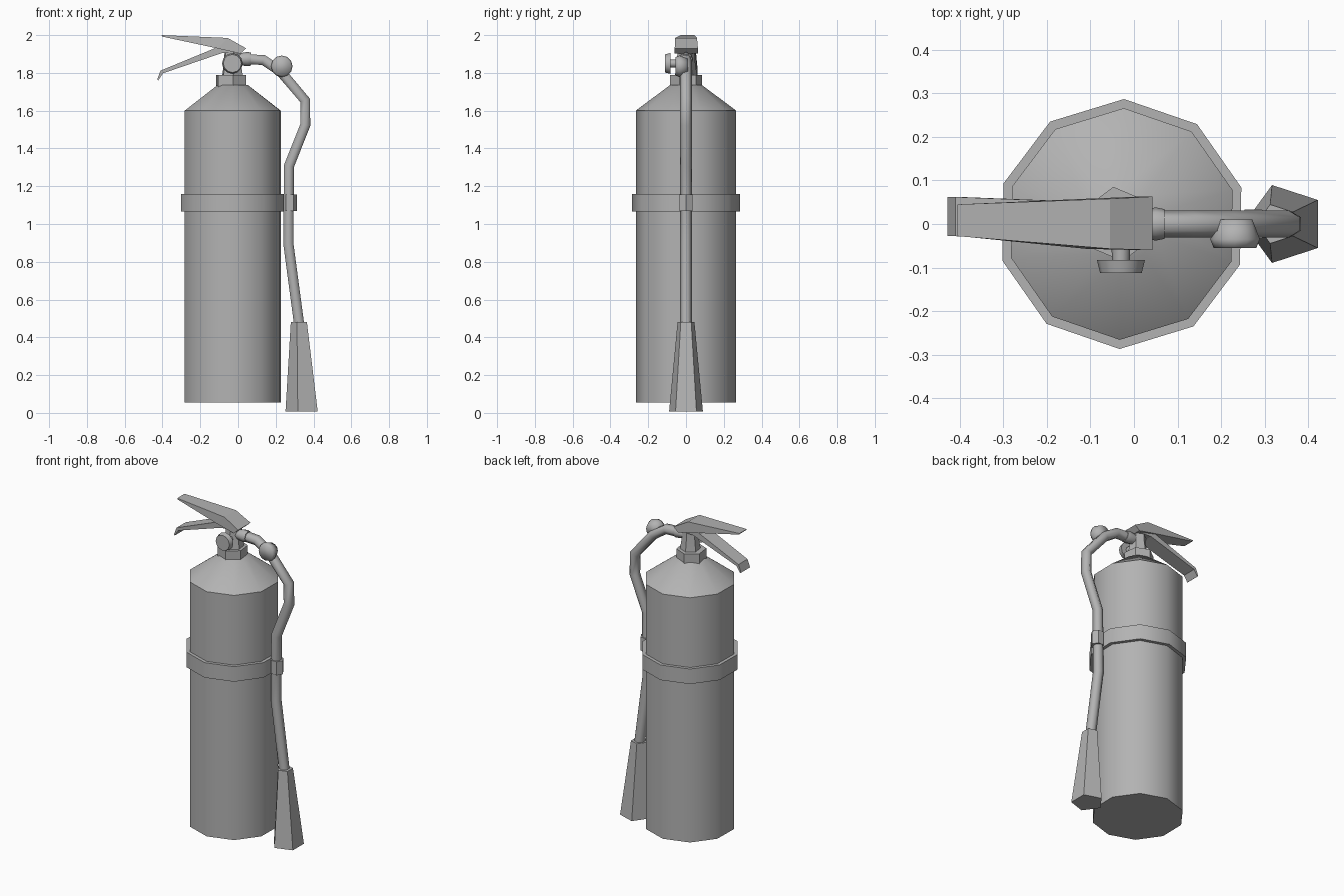
import bpy
import bmesh
from math import cos, sin, radians
from mathutils import Vector

if "Cube" in bpy.data.objects:
    bpy.data.objects.remove(bpy.data.objects["Cube"])

grey = bpy.data.materials.new("plain_grey")
grey.use_nodes = True
grey.diffuse_color = (0.45, 0.45, 0.45, 1)
grey.node_tree.nodes["Principled BSDF"].inputs["Base Color"].default_value = grey.diffuse_color

Y = Vector((0, 1, 0))


def finish(name, bm, angle):
    """Turn a bmesh into a shaded, named object."""
    bmesh.ops.recalc_face_normals(bm, faces=bm.faces)
    mesh = bpy.data.meshes.new(name)
    bm.to_mesh(mesh)
    bm.free()
    mesh.materials.append(grey)
    obj = bpy.data.objects.new(name, mesh)
    bpy.context.collection.objects.link(obj)
    bpy.ops.object.select_all(action='DESELECT')
    obj.select_set(True)
    bpy.context.view_layer.objects.active = obj
    if angle:
        bpy.ops.object.shade_smooth_by_angle(angle=radians(angle))


def loft(name, centres, radii, sides, phase=0, axis=None, closed=False, angle=45):
    """Polygon rings joined along a path in the xz plane, or along a given axis."""
    bm = bmesh.new()
    pts = [Vector(c) for c in centres]
    rings = []
    for i, (p, r) in enumerate(zip(pts, radii)):
        if axis == 'Y':
            u, v = Vector((1, 0, 0)), Vector((0, 0, 1))
        elif axis == 'Z':
            u, v = Vector((1, 0, 0)), Y
        else:
            before = (p - pts[i - 1]).normalized() if i else Vector()
            after = (pts[i + 1] - p).normalized() if i < len(pts) - 1 else Vector()
            u, v = Y.cross(before + after).normalized(), Y
        angles = [radians(phase + 360 * k / sides) for k in range(sides)]
        rings.append([bm.verts.new(p + r * (cos(a) * u + sin(a) * v)) for a in angles])
    pairs = list(zip(rings, rings[1:]))
    if closed:
        pairs.append((rings[-1], rings[0]))
    else:
        bm.faces.new(rings[0])
        bm.faces.new(rings[-1])
    for a, b in pairs:
        for k in range(sides):
            n = (k + 1) % sides
            bm.faces.new((a[k], a[n], b[n], b[k]))
    finish(name, bm, angle)


def lever(name, sections):
    """Flat bar: each section is x, top z, bottom x, bottom z, front y, back y."""
    bm = bmesh.new()
    rings = []
    for x, top, xb, bottom, front, back in sections:
        corners = ((x, front, top), (x, back, top), (xb, back, bottom), (xb, front, bottom))
        rings.append([bm.verts.new(c) for c in corners])
    bm.faces.new(rings[0])
    bm.faces.new(rings[-1])
    for a, b in zip(rings, rings[1:]):
        for k in range(4):
            n = (k + 1) % 4
            bm.faces.new((a[k], a[n], b[n], b[k]))
    finish(name, bm, 0)


def upright(x, heights):
    return [(x, 0, z) for z in heights]


# Tank with sloping shoulder, and its strap
CX = -0.028
loft("tank", upright(CX, (0.055, 1.6, 1.735)), (0.266, 0.266, 0.085), 10, 89, 'Z')
loft("strap", upright(CX, (1.065, 1.065, 1.16, 1.16)), (0.26, 0.287, 0.287, 0.26),
     10, 89, 'Z', closed=True)

# Neck and valve
loft("neck_collar", upright(-0.037, (1.72, 1.79)), (0.086, 0.086), 6, 97, 'Z')
loft("valve_body", upright(-0.03, (1.78, 1.86, 1.935)), (0.06, 0.048, 0.045), 6, 97, 'Z')

# Round knob facing the front, on a short stem
loft("knob_stem", [(-0.03, y, 1.85) for y in (0, -0.09)], (0.024, 0.02), 8, 0, 'Y')
loft("knob", [(-0.03, y, 1.85) for y in (-0.083, -0.112)], (0.055, 0.048), 12, 0, 'Y')

# Gauge beside the hose
loft("gauge", [(0.232, y, 1.835) for y in (0.01, -0.035, -0.055)],
     (0.04, 0.057, 0.049), 12, 0, 'Y', angle=70)

# Grip above, squeeze lever below
lever("upper_handle", [
    (-0.405, 2.0, -0.4, 1.992, -0.028, 0.045),
    (-0.055, 1.985, -0.11, 1.93, -0.057, 0.058),
    (0.043, 1.93, 0.012, 1.902, -0.06, 0.063)])
lever("lower_lever", [
    (-0.428, 1.765, -0.422, 1.76, -0.028, 0.062),
    (-0.41, 1.812, -0.397, 1.798, -0.028, 0.062),
    (-0.1, 1.94, -0.085, 1.905, -0.045, 0.05),
    (0.0, 1.94, 0.0, 1.905, -0.04, 0.045)])

# Hose, its fitting, clip and nozzle
loft("hose_fitting", [(x, 0, 1.873) for x in (0, 0.05, 0.07)], (0.03, 0.038, 0.034), 8)
hose = [(0.05, 1.872), (0.135, 1.868), (0.225, 1.808), (0.355, 1.655), (0.357, 1.525),
        (0.27, 1.307), (0.267, 0.895), (0.325, 0.46)]
loft("hose", [(x, 0, z) for x, z in hose], [0.031] * len(hose), 6, 30, angle=65)
loft("hose_clip", upright(0.274, (1.07, 1.155)), (0.039, 0.039), 6, 0, 'Z')
loft("nozzle", [(0.327, 0, 0.48), (0.346, 0, 0.008)], (0.047, 0.094), 5, 36, 'Z', angle=30)
